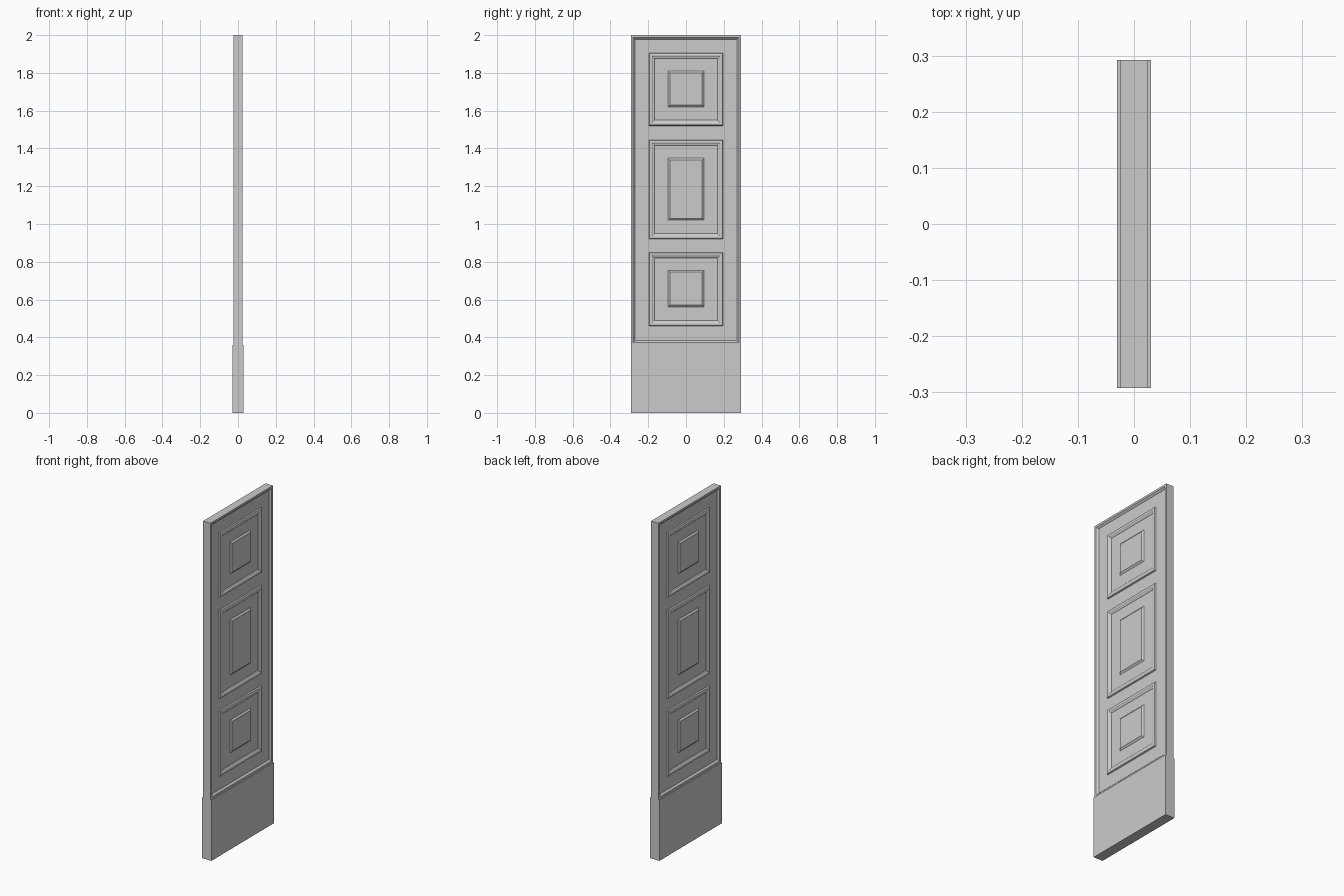
import bpy

cube = bpy.data.objects.get("Cube")
if cube:
    bpy.data.objects.remove(cube)

HALF_W, HEIGHT, BASE_TOP = 0.292, 2.0, 0.36
FIELD, FACE, BASE = 0.014, 0.024, 0.03   # half thicknesses

grey = bpy.data.materials.new("plain grey")
grey.use_nodes = True
colour = (0.6, 0.6, 0.6, 1)
grey.diffuse_color = colour
grey.node_tree.nodes["Principled BSDF"].inputs["Base Color"].default_value = colour


def box(name, half_x, half_y, z0, z1):
    bpy.ops.mesh.primitive_cube_add(size=2, location=(0, 0, (z0 + z1) / 2))
    ob = bpy.context.object
    ob.name = name
    ob.scale = (half_x, half_y, (z1 - z0) / 2)
    bpy.ops.object.transform_apply(location=True, scale=True)
    ob.data.materials.append(grey)


def relief(name, half_y, z0, z1, profile, capped=False):
    """Nested rectangles following (inset, x) steps, mirrored to both faces."""
    verts, faces = [], []
    for inset, x in profile:
        y, low, high = half_y - inset, z0 + inset, z1 - inset
        verts += [(x, -y, low), (x, y, low), (x, y, high), (x, -y, high)]
    for ring in range(len(profile) - 1):
        for i in range(4):
            a, b = ring * 4 + i, ring * 4 + (i + 1) % 4
            faces.append((a, b, b + 4, a + 4))
    if capped:
        n = len(verts)
        faces.append((n - 4, n - 3, n - 2, n - 1))
    mesh = bpy.data.meshes.new(name)
    mesh.from_pydata(verts, [], faces)
    mesh.materials.append(grey)
    ob = bpy.data.objects.new(name, mesh)
    bpy.context.collection.objects.link(ob)
    ob.modifiers.new("both faces", "MIRROR").use_axis[0] = True


# Plinth and core slab
box("plinth", BASE, HALF_W, 0, BASE_TOP)
box("core_slab", FIELD, HALF_W - 0.001, BASE_TOP - 0.01, HEIGHT - 0.001)

# Raised edge with a slope down to the field
relief("edge_border", HALF_W, BASE_TOP, HEIGHT,
       [(0, 0), (0, FACE), (0.012, FACE), (0.022, FIELD)])

# Three panels: moulding frame and raised centre
moulding = [(0, FIELD), (0.003, 0.021), (0.009, 0.023), (0.016, 0.022),
            (0.022, 0.018), (0.026, 0.017), (0.03, FIELD)]
centre = [(0, FIELD), (0.01, 0.022)]
for label, low, high in (("lower", 0.46, 0.85), ("middle", 0.92, 1.445), ("upper", 1.52, 1.905)):
    relief(label + "_panel_moulding", 0.196, low, high, moulding)
    relief(label + "_panel_centre", 0.096, low + 0.1, high - 0.095, centre, True)
